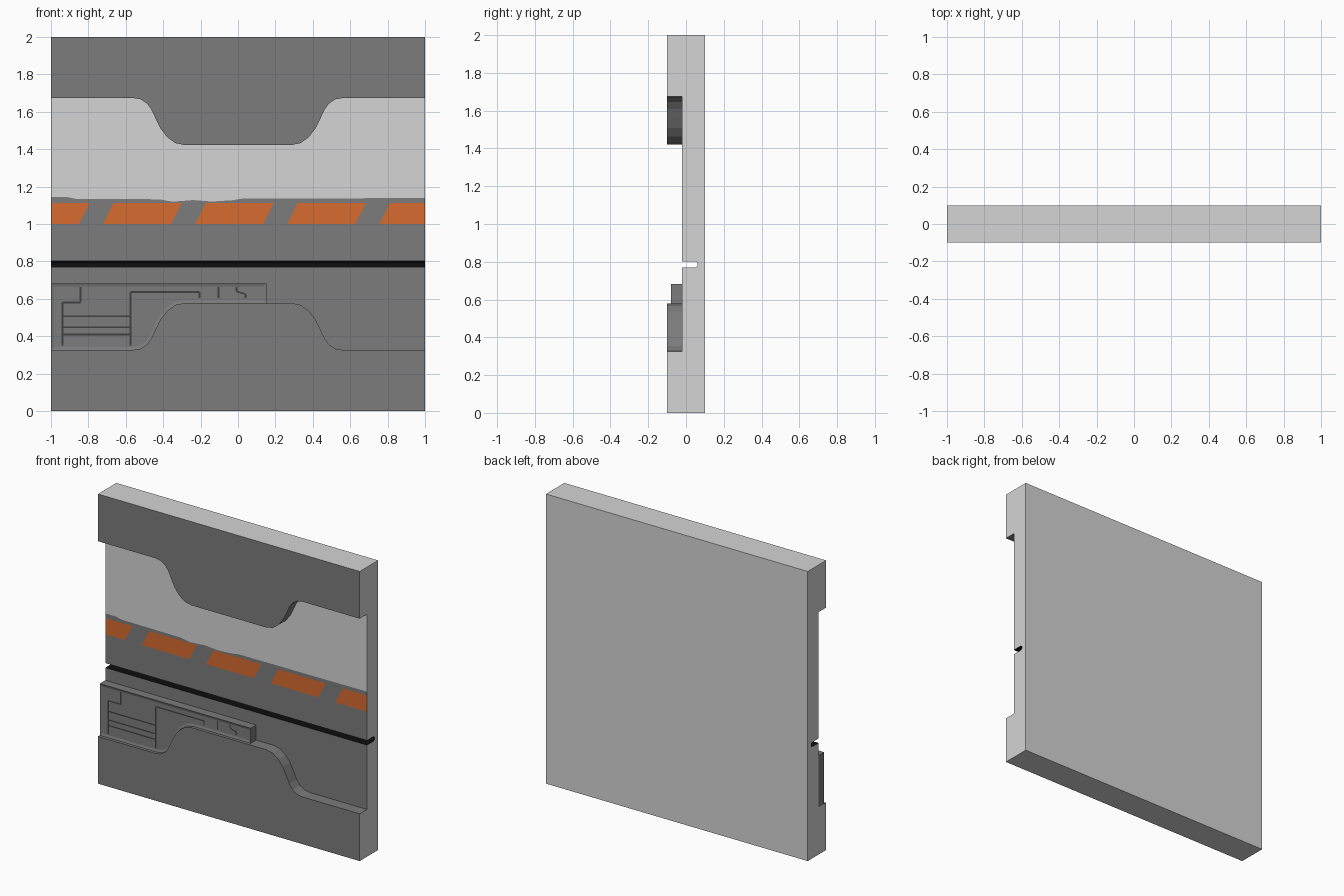
import bpy, bmesh, math
from mathutils import Vector

if "Cube" in bpy.data.objects:
    bpy.data.objects.remove(bpy.data.objects["Cube"])


def mat(name, *rgb):
    m = bpy.data.materials.new(name)
    m.diffuse_color = (*rgb, 1)
    m.use_nodes = True
    m.node_tree.nodes["Principled BSDF"].inputs["Base Color"].default_value = m.diffuse_color
    return m


LIGHT, DARK, ORANGE, BLACK, LINE = range(5)
MATS = [mat("light_grey", 0.66, 0.66, 0.66), mat("dark_grey", 0.2, 0.2, 0.205),
        mat("orange", 0.68, 0.145, 0.028), mat("black", 0.004, 0.004, 0.004),
        mat("line_grey", 0.05, 0.05, 0.05)]
FRONT, SURF, DEVICE = -0.1, -0.02, -0.08


def finish(name, bm):
    me = bpy.data.meshes.new(name)
    bm.to_mesh(me)
    bm.free()
    for m in MATS:
        me.materials.append(m)
    ob = bpy.data.objects.new(name, me)
    bpy.context.collection.objects.link(ob)
    return ob


def sheet(bm, pts, y, colour):
    """Flat face in the xz plane that looks to the front."""
    f = bm.faces.new([bm.verts.new((x, y, z)) for x, z in pts])
    f.normal_update()
    if f.normal.y > 0:
        f.normal_flip()
    f.material_index = colour
    return f


def raised(pts, y):
    """Front face at y with walls running back to the slab surface."""
    bm = bmesh.new()
    f = sheet(bm, pts, y, DARK)
    front = list(f.verts)
    back = [bm.verts.new((v.co.x, SURF, v.co.z)) for v in front]
    n = len(front)
    for i in range(n):
        j = (i + 1) % n
        w = bm.faces.new((front[j], front[i], back[i], back[j]))
        w.material_index = DARK
    bm.normal_update()
    return bm, f


# Curved step shared by the upper and lower plates
step = [(-.564, 1.674), (-.522, 1.667), (-.487, 1.645), (-.462, 1.61), (-.437, 1.556),
        (-.412, 1.507), (-.378, 1.464), (-.336, 1.433), (-.286, 1.422)]
upper_edge = [(-1, 1.674)] + step + [(-x, z) for x, z in reversed(step)] + [(1, 1.674)]
lower_edge = [(x, 2 - z) for x, z in upper_edge]

# Upper and lower plates: outer rim faces are light grey
for name, pts in (("upper_plate", upper_edge + [(1, 2), (-1, 2)]),
                  ("lower_plate", lower_edge + [(1, 0), (-1, 0)])):
    bm, _ = raised(pts, FRONT)
    for f in bm.faces:
        c = f.calc_center_median()
        if abs(c.x) > .999 or abs(c.z - 1) > .999:
            f.material_index = LIGHT
    finish(name, bm)

# Slab: side profile with the rounded cable groove, swept across x
G_LOW, G_HIGH = 0.77, 0.802
r = (G_HIGH - G_LOW) / 2
arc = [(0.046 + r * math.cos(a), G_LOW + r + r * math.sin(a))
       for a in (math.pi / 2 - math.pi * i / 8 for i in range(9))]
profile = [(SURF, 0), (0.1, 0), (0.1, 2), (SURF, 2), (SURF, G_HIGH)] + arc + [(SURF, G_LOW)]
bm = bmesh.new()
ends = [[bm.verts.new((x, y, z)) for y, z in profile] for x in (-1, 1)]
bm.faces.new(ends[0])
bm.faces.new(ends[1])
n = len(profile)
for i in range(n):
    j = (i + 1) % n
    f = bm.faces.new((ends[0][i], ends[0][j], ends[1][j], ends[1][i]))
    f.material_index = BLACK if 4 <= i < n - 1 else LIGHT
bmesh.ops.recalc_face_normals(bm, faces=bm.faces[:])
# The slab front is replaced by the coloured facing
bm.faces.ensure_lookup_table()
bmesh.ops.delete(bm, geom=[f for f in bm.faces
                           if all(abs(v.co.y - SURF) < 1e-5 for v in f.verts)],
                 context='FACES_ONLY')
finish("slab", bm)

# Front facing: light panel, worn stripe band, dark lower panel
B0, B1 = 1.0, 1.112
wave = [(-1, 1.145), (-.92, 1.145), (-.87, 1.135), (-.42, 1.132), (-.35, 1.119), (-.3, 1.123),
        (-.24, 1.128), (-.14, 1.12), (-.03, 1.127), (.02, 1.135), (1, 1.139)]
bm = bmesh.new()
sheet(bm, wave + upper_edge[::-1], SURF, LIGHT)
sheet(bm, [(-1, B1), (1, B1)] + wave[::-1], SURF, DARK)
sheet(bm, [(-1, G_HIGH), (1, G_HIGH), (1, B0), (-1, B0)], SURF, DARK)
sheet(bm, lower_edge + [(1, G_LOW), (-1, G_LOW)], SURF, DARK)
clamp = lambda v: max(-1, min(1, v))
cuts = [-0.722 + 0.4925 * k + w for k in range(-1, 4) for w in (0, 0.364)]
for i in range(len(cuts) - 1):
    a, b = cuts[i], cuts[i + 1]
    sheet(bm, [(clamp(a), B0), (clamp(b), B0), (clamp(b + .057), B1), (clamp(a + .057), B1)],
          SURF, DARK if i % 2 else ORANGE)
finish("front_facing", bm)

# Control box resting on the left half of the lower plate
bottom = [p for p in lower_edge if p[0] < 0]
bm, f = raised(bottom + [(.153, .578), (.153, .683), (-1, .683)], DEVICE)
bmesh.ops.inset_region(bm, faces=[f], thickness=0.016, depth=-0.005, use_even_offset=True)
for f in bm.faces:
    f.material_index = DARK
finish("control_box", bm)

# Panel lines drawn on the control box
lines = [[(-.938, .35), (-.938, .58), (-.842, .58), (-.842, .664)],
         [(-.575, .35), (-.575, .636), (-.206, .636), (-.206, .604)],
         [(-.104, .604), (-.104, .664)],
         [(-.008, .664), (-.008, .64), (.04, .625), (.04, .604)]]
lines += [[(-.938, z), (-.575, z)] for z in (.507, .448, .409)]
bm = bmesh.new()
for path in lines:
    for p, q in zip(path, path[1:]):
        p, q = Vector(p), Vector(q)
        d = (q - p).normalized() * 0.0045
        s = Vector((-d.y, d.x))
        sheet(bm, [p + s, q + s, q - s, p - s], DEVICE + 0.004, LINE)
finish("panel_lines", bm)
